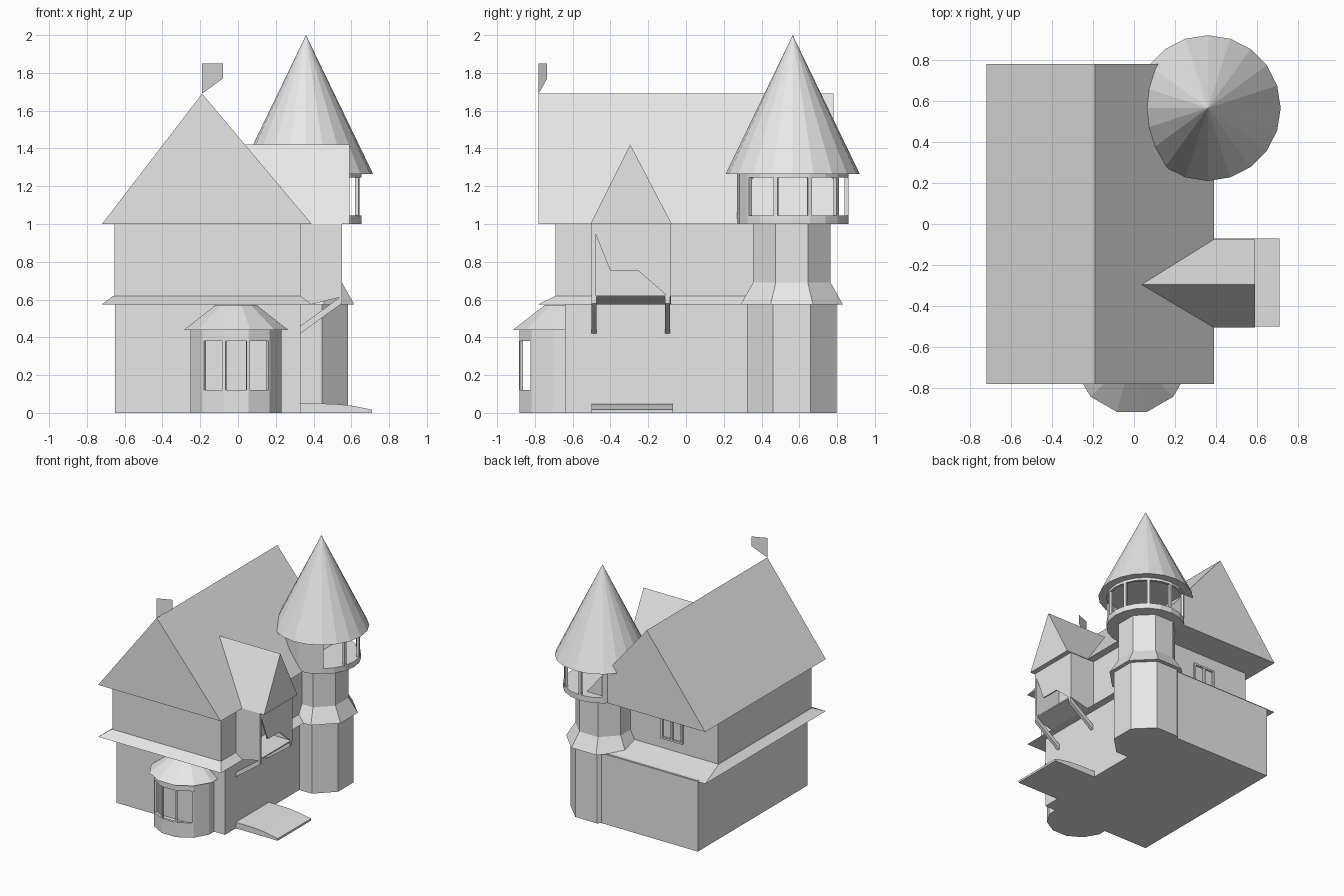
import bpy, bmesh
from math import sin, cos, radians, pi
from mathutils import Vector

cube = bpy.data.objects.get("Cube")
if cube:
    bpy.data.objects.remove(cube, do_unlink=True)

GREY = (0.8, 0.8, 0.8, 1.0)
stone = bpy.data.materials.new("plain_grey")
stone.use_nodes = True
stone.diffuse_color = GREY
for node in stone.node_tree.nodes:
    if node.type == 'BSDF_PRINCIPLED':
        node.inputs["Base Color"].default_value = GREY


def build(name, verts, faces):
    bm = bmesh.new()
    vs = [bm.verts.new(v) for v in verts]
    for f in faces:
        bm.faces.new([vs[i] for i in f])
    bmesh.ops.recalc_face_normals(bm, faces=bm.faces)
    me = bpy.data.meshes.new(name)
    bm.to_mesh(me)
    bm.free()
    me.materials.append(stone)
    ob = bpy.data.objects.new(name, me)
    bpy.context.collection.objects.link(ob)
    return ob


def loft(name, lower, upper):
    """Closed solid between two matching outlines."""
    n = len(lower)
    sides = [(i, (i + 1) % n, n + (i + 1) % n, n + i) for i in range(n)]
    return build(name, list(lower) + list(upper),
                 sides + [tuple(range(n)), tuple(range(n, 2 * n))])


def prism(name, profile, axis, a, b):
    """Extrude a profile along x (yz points) or y (xz points)."""
    place = (lambda p, t: (t, p[0], p[1])) if axis == 'x' else (lambda p, t: (p[0], t, p[1]))
    return loft(name, [place(p, a) for p in profile], [place(p, b) for p in profile])


def rect(x0, x1, y0, y1, z):
    return [(x0, y0, z), (x1, y0, z), (x1, y1, z), (x0, y1, z)]


def box(name, x0, x1, y0, y1, z0, z1):
    return loft(name, rect(x0, x1, y0, y1, z0), rect(x0, x1, y0, y1, z1))


def polar(c, r, deg, z):
    return (c[0] + r * cos(radians(deg)), c[1] + r * sin(radians(deg)), z)


def drum(name, c, n, turn, r0, z0, r1, z1):
    """Regular n-sided frustum."""
    angles = [turn + 360 * i / n for i in range(n)]
    return loft(name, [polar(c, r0, a, z0) for a in angles], [polar(c, r1, a, z1) for a in angles])


def arc_wall(name, c, r, angles, z0, z1, thick=0.02):
    """Faceted curved wall through the given angles."""
    verts, faces = [], []
    for a in angles:
        verts += [polar(c, r, a, z0), polar(c, r, a, z1),
                  polar(c, r - thick, a, z1), polar(c, r - thick, a, z0)]
    for i in range(len(angles) - 1):
        k = 4 * i
        faces += [(k + j, k + (j + 1) % 4, k + 4 + (j + 1) % 4, k + 4 + j) for j in range(4)]
    e = 4 * (len(angles) - 1)
    faces += [(0, 1, 2, 3), (e, e + 1, e + 2, e + 3)]
    return build(name, verts, faces)


# House body, skirt roof and main roof
box("lower_storey", -0.65, 0.33, -0.64, 0.775, 0, 0.58)
loft("skirt_roof", rect(-0.72, 0.39, -0.78, 0.78, 0.575), rect(-0.66, 0.33, -0.69, 0.52, 0.62))
box("upper_storey", -0.655, 0.33, -0.69, 0.52, 0.6, 1.0)
prism("main_roof", [(-0.72, 1.0), (0.39, 1.0), (-0.19, 1.69)], 'y', -0.78, 0.78)
build("weather_flag", [(-0.19, -0.78, 1.69), (-0.19, -0.78, 1.85),
                       (-0.08, -0.735, 1.85), (-0.08, -0.735, 1.77)], [(0, 1, 2, 3)])

# Back window frame
for i, x in enumerate((-0.34, -0.25, -0.16)):
    box(f"back_window_post_{i}", x, x + 0.015, 0.51, 0.535, 0.7, 0.9)
for i, z in enumerate((0.7, 0.885)):
    box(f"back_window_rail_{i}", -0.34, -0.145, 0.51, 0.535, z, z + 0.015)

# Side dormer: roof, walls, broken front, floor and braces
prism("dormer_roof", [(-0.505, 1.0), (-0.075, 1.0), (-0.295, 1.42)], 'x', 0.04, 0.59)
side = [(0.32, 0.575), (0.39, 0.575), (0.55, 0.62), (0.55, 1.0), (0.32, 1.0)]
for name, y in (("near", -0.5), ("far", -0.1)):
    prism(f"dormer_wall_{name}", side, 'y', y, y + 0.02)
prism("dormer_front", [(-0.5, 1.0), (-0.4, 0.75), (-0.25, 0.75), (-0.1, 0.62), (-0.08, 0.62),
                       (-0.08, 1.0)], 'x', 0.54, 0.55)
prism("dormer_floor", [(0.32, 0.575), (0.39, 0.575), (0.55, 0.615), (0.55, 0.625), (0.32, 0.625)],
      'y', -0.5, -0.08)
for name, y in (("near", -0.5), ("far", -0.11)):
    prism(f"dormer_brace_{name}", [(0.33, 0.42), (0.55, 0.58), (0.55, 0.62), (0.33, 0.46)],
          'y', y, y + 0.025)

# Entrance steps
prism("steps", [(0.32, 0), (0.71, 0), (0.71, 0.017), (0.63, 0.033), (0.59, 0.04), (0.5, 0.048),
                (0.32, 0.05)], 'y', -0.5, -0.07)

# Front bay window
BAY = (-0.01, -0.64)
bay_angles = list(range(-195, 16, 30))
drum("bay_floor", BAY, 12, 15, 0.25, 0, 0.25, 0.01)
arc_wall("bay_sill", BAY, 0.25, bay_angles, 0, 0.12)
arc_wall("bay_lintel", BAY, 0.25, bay_angles, 0.38, 0.44)
arc_wall("bay_side_left", BAY, 0.25, [-45, -15, 15], 0.12, 0.38)
arc_wall("bay_side_right", BAY, 0.25, [-195, -165, -135], 0.12, 0.38)
for i, a in enumerate((-135, -105, -75, -45)):
    arc_wall(f"bay_post_{i}", BAY, 0.25, [a - 2, a, a + 2], 0.12, 0.38, 0.018)
drum("bay_roof", BAY, 12, 15, 0.285, 0.44, 0.11, 0.572)

# Octagonal tower
TOWER = (0.345, 0.56)
CORNER = 1 / cos(pi / 8)
drum("tower_base", TOWER, 8, 22.5, 0.238 * CORNER, 0, 0.238 * CORNER, 0.58)
drum("tower_skirt", TOWER, 8, 22.5, 0.27 * CORNER, 0.575, 0.205 * CORNER, 0.69)
drum("tower_shaft", TOWER, 8, 22.5, 0.205 * CORNER, 0.6, 0.205 * CORNER, 1.01)

# Open lantern and cone roof
LANTERN = (0.36, 0.565)
drum("lantern_floor", LANTERN, 20, 0, 0.295, 1.0, 0.295, 1.045)
arc_wall("lantern_lintel", LANTERN, 0.295, range(0, 361, 18), 1.245, 1.27)
arc_wall("lantern_back_wall", LANTERN, 0.295, range(126, 307, 18), 1.04, 1.25)
for i, a in enumerate(range(-54, 127, 36)):
    arc_wall(f"lantern_post_{i}", LANTERN, 0.295, [a - 2, a, a + 2], 1.04, 1.25)
cone_angles = range(0, 360, 18)
rim = [polar(LANTERN, 0.355, a, 1.265) for a in cone_angles]
n = len(rim)
build("cone_roof", rim + [(LANTERN[0], LANTERN[1], 2.0)],
      [(i, (i + 1) % n, n) for i in range(n)] + [tuple(range(n))])
